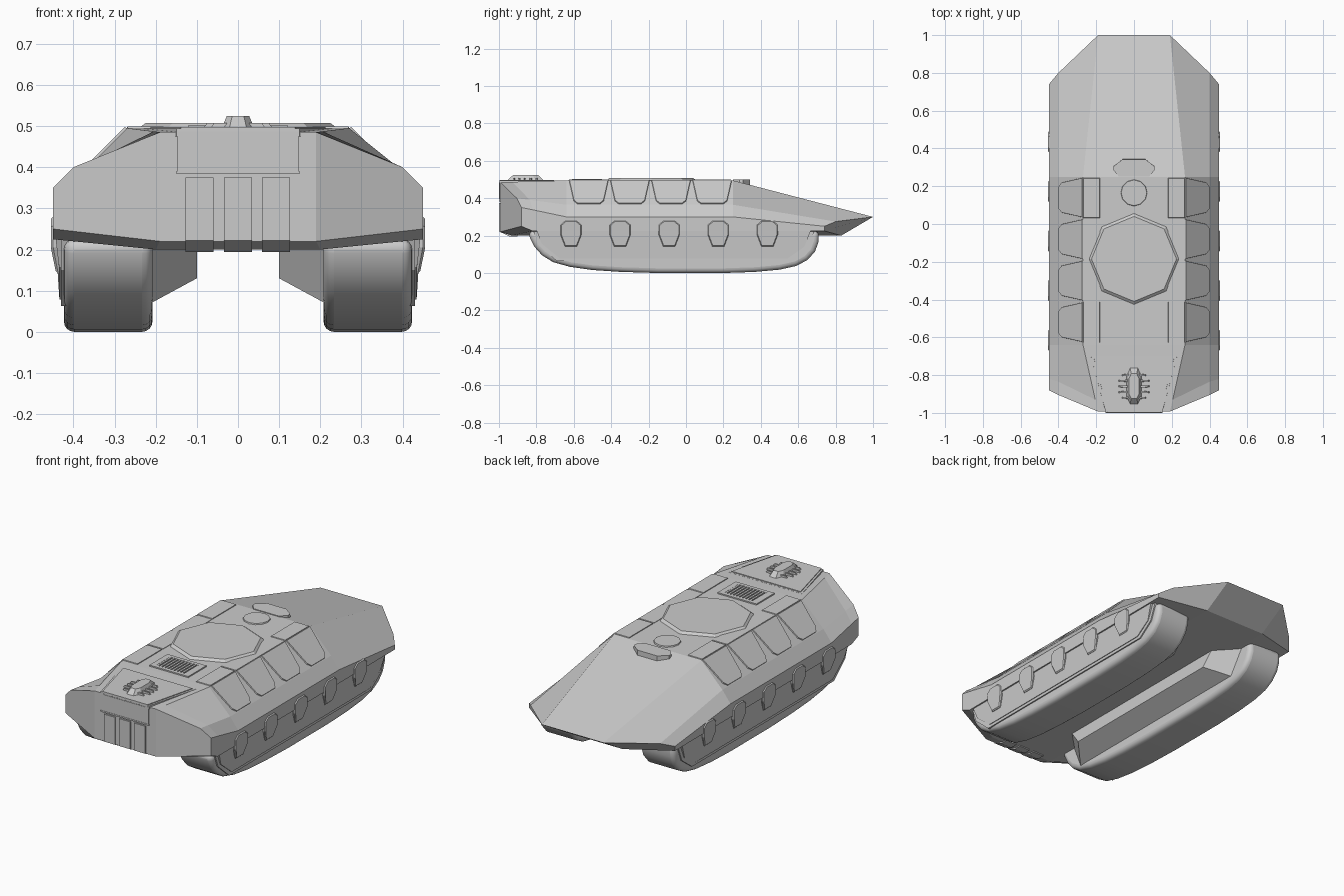
import bpy
import bmesh
import math
from mathutils import Vector

if "Cube" in bpy.data.objects:
    bpy.data.objects.remove(bpy.data.objects["Cube"])


def finish(name, bm, mirror=False):
    bmesh.ops.recalc_face_normals(bm, faces=bm.faces)
    me = bpy.data.meshes.new(name)
    bm.to_mesh(me)
    bm.free()
    ob = bpy.data.objects.new(name, me)
    bpy.context.collection.objects.link(ob)
    if mirror:
        ob.modifiers.new("mirror", 'MIRROR')
    return ob


def loft(name, rings, mirror=False, caps=None):
    """Skin a list of equal-length point rings; caps splits the end faces."""
    bm = bmesh.new()
    vs = [[bm.verts.new(p) for p in r] for r in rings]
    n = len(rings[0])
    for a, b in zip(vs, vs[1:]):
        for i in range(n):
            j = (i + 1) % n
            bm.faces.new((a[i], a[j], b[j], b[i]))
    for r in (vs[0], vs[-1]):
        for c in caps or [range(n)]:
            bm.faces.new([r[i] for i in c])
    return finish(name, bm, mirror)


def slab(name, pts, offset, shrink=1.0, mirror=False):
    """Flat plate from an outline, raised by offset with chamfered rim."""
    pts = [Vector(p) for p in pts]
    c = sum(pts, Vector()) / len(pts)
    o = Vector(offset)
    return loft(name, [pts, [c + (p - c) * shrink + o for p in pts]], mirror)


def box(name, x0, x1, y0, y1, z0, z1, shrink=1.0, mirror=False):
    pts = [(x0, y0, z0), (x1, y0, z0), (x1, y1, z0), (x0, y1, z0)]
    return slab(name, pts, (0, 0, z1 - z0), shrink, mirror)


# Hull: half sections (bottom, side low, side high, shoulder, top edge)
front = [(.19, -.993, .22), (.45, -.88, .25), (.45, -.88, .35), (.40, -.905, .40), (.19, -.993, .485)]
chin = [(.2, -.93, .2), (.45, -.82, .225), (.45, -.82, .338), (.40, -.835, .391), (.205, -.93, .487)]
mid = [(.2, 0, .2), (.45, 0, .225), (.45, 0, .30), (.40, 0, .365), (.27, 0, .495)]
nose = [(.19, .83, .20), (.45, .74, .225), (.45, .74, .25), (.40, .80, .275), (.19, 1, .30)]


def full(half):
    return half + [(-x, y, z) for x, y, z in reversed(half)]


def at_y(half, y):
    return [(x, y, z) for x, _, z in half]


loft("hull", [full(s) for s in (front, chin, at_y(mid, -.64), at_y(mid, .25), nose)],
     caps=[(0, 1, 2, 3, 4), (4, 5, 9, 0), (5, 6, 7, 8, 9)])

# Tracks: rounded band profile with bevelled edges
track_profile = [(-.84, .225), (-.835, .19), (-.81, .14), (-.77, .095), (-.71, .058), (-.62, .033),
                 (-.5, .016), (-.35, .006), (-.15, 0), (.2, 0), (.37, .006), (.5, .018), (.59, .038),
                 (.65, .07), (.69, .115), (.708, .165), (.71, .225)]
track = slab("track", [(.208, y, z) for y, z in track_profile], (.215, 0, 0), mirror=True)
bev = track.modifiers.new("bevel", 'BEVEL')
bev.width, bev.segments, bev.limit_method, bev.angle_limit = .025, 4, 'ANGLE', math.radians(40)
track.modifiers.move(1, 0)
bpy.context.view_layer.objects.active = track
track.select_set(True)
bpy.ops.object.shade_smooth_by_angle(angle=math.radians(40))
track.select_set(False)

# Inner suspension housings between track and belly
loft("inner_housing", [
    [(.22, -.76, .215), (.22, -.70, .065), (.22, .56, .065), (.22, .66, .215)],
    [(.10, -.64, .215), (.10, -.58, .13), (.10, .45, .13), (.10, .53, .215)]], True)

# Side skirts with stepped rim
skirt = [(-.82, .235), (-.79, .15), (-.69, .063), (.56, .063), (.65, .13), (.69, .235)]
slab("skirt_rim", [(.40, y, z) for y, z in skirt], (.03, 0, 0), mirror=True)
inner = [(y * .975 - .002, .235 - (.235 - z) * .91) for y, z in skirt]
loft("skirt_plate", [[(.42, y, z) for y, z in inner],
                     [(.434 + .12 * max(0, z - .15), y, z) for y, z in inner]], True)

# Side covers over skirt and hull
cover = [(-.03, .28), (-.056, .258), (-.056, .205), (-.032, .142), (.032, .142), (.056, .205), (.056, .258), (.03, .28)]
for k in range(5):
    cy = -.615 + .2625 * k

    def ring(s, dx):
        return [(dx - .012 * (z < .15), cy + y * s, .21 + (z - .21) * s) for y, z in cover]
    loft("side_cover", [ring(1, .425), ring(1, .449), ring(.92, .455)], True)

# Armour tiles on the sloped shoulders
for k in range(4):
    y0, y1 = -.63 + .22 * k, -.41 + .22 * k
    outline = [(0, y0 + .005), (.85, y0 + .03), (.97, y0 + .05),
               (.97, y1 - .05), (.85, y1 - .03), (0, y1 - .005)]
    slab("shoulder_tile", [(.27 + .13 * u, y, .495 - .13 * u) for u, y in outline],
         (.004, 0, .004), .98, True)

# Roof edge plates
for y0, y1 in ((-.63, -.41), (.03, .245)):
    box("roof_plate", .18, .27, y0, y1, .49, .499, .97, True)
box("roof_plate_middle", .18, .27, -.405, .025, .49, .4975, .99, True)


def disc(name, cy, n, r1, r2, z0, z1):
    r = [[(q * math.sin(2 * math.pi * i / n), cy + q * math.cos(2 * math.pi * i / n), z)
          for i in range(n)] for q, z in ((r1, z0), (r2, z1))]
    return loft(name, r)


# Turret base plate, crew hatch and vision hood
disc("turret_plate", -.185, 8, .247, .225, .49, .507)
disc("crew_hatch", .165, 12, .072, .068, .49, .501)
slab("vision_hood", [(x, y, .45) for x, y in ((-.08, .25), (.08, .25), (.11, .285), (.11, .305),
                                              (.06, .343), (-.06, .343), (-.11, .305), (-.11, .285))],
     (0, 0, .049), .99)

# Engine grille: raised frame and bars
for x0, x1, y0, y1 in ((-.12, .12, -.47, -.45), (-.12, .12, -.61, -.59),
                       (-.12, -.09, -.59, -.47), (.09, .12, -.59, -.47)):
    box("grille_frame", x0, x1, y0, y1, .485, .502)
for k in range(10):
    x = -.0855 + .019 * k
    box("grille_bar", x - .0055, x + .0055, -.59, -.47, .485, .501)

# Front deck hatch: trapezoid base and raised inner panel
for name, s, z in (("deck_hatch_rim", 1, .494), ("deck_hatch", .93, .498)):
    y_back = -.845 + .15 * s
    slab(name, [(-.23 * s, y_back, .475), (.23 * s, y_back, .475),
                (.15 * s, -.998, .475), (-.15 * s, -.998, .475)], (0, 0, z - .475), .995)

# Sensor head with side fins
slab("sensor_head", [(x, y, .49) for x, y in ((-.022, -.96), (.022, -.96), (.042, -.92), (.042, -.8),
                                              (.022, -.755), (-.022, -.755), (-.042, -.8), (-.042, -.92))],
     (0, 0, .034), .65)
for k in range(5):
    y = -.92 + .03 * k
    reach = .07 if k in (0, 4) else .088
    slab("sensor_fin", [(.02, y - .007, .49), (reach, y - .004, .49), (reach, y + .004, .49), (.02, y + .007, .49)],
         (-.01, 0, .018), .9, True)

# Front access panel, lip and vertical strips
box("front_panel", -.147, .147, -.998, -.96, .39, .487)
box("front_panel_inset", -.132, .132, -1.0, -.96, .395, .483)
box("front_lip", -.15, .15, -1.0, -.96, .383, .391)
for cx in (-.094, 0, .092):
    slab("front_strip", [(cx - .034, y, z) for y, z in ((-1, .375), (-1, .222), (-.94, .194),
                                                        (-.90, .194), (-.90, .375))], (.068, 0, 0))
